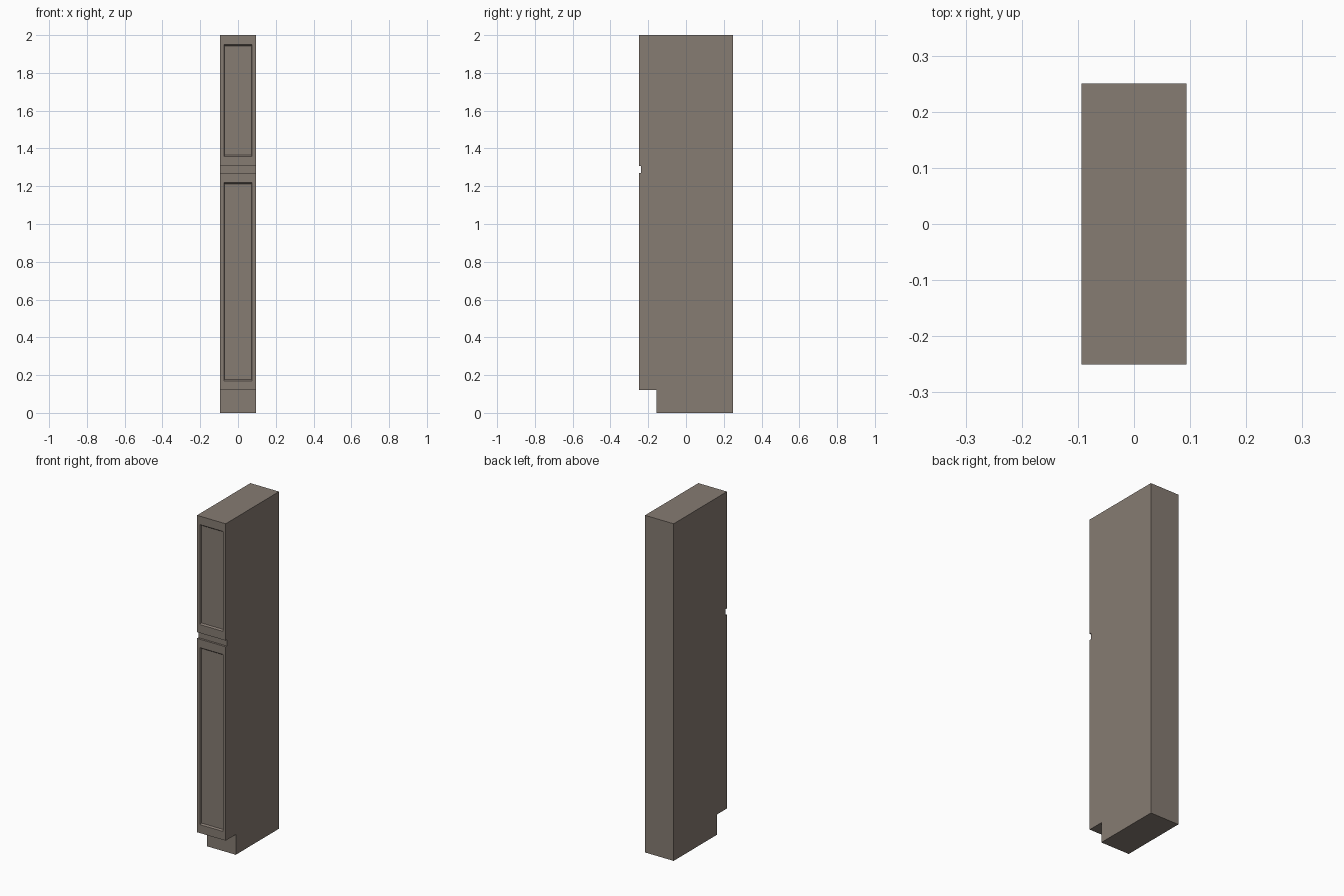
import bpy, bmesh

if "Cube" in bpy.data.objects:
    bpy.data.objects.remove(bpy.data.objects["Cube"])

W = 0.094               # half width
FRONT, BACK = -0.25, 0.25
DOOR_BACK = -0.238      # carcass front, behind the doors
KICK_Y, KICK_Z = -0.155, 0.12
STILE, RAIL = 0.019, 0.05


def make_object(name, bm):
    bmesh.ops.recalc_face_normals(bm, faces=bm.faces[:])
    mesh = bpy.data.meshes.new(name)
    bm.to_mesh(mesh)
    bm.free()
    obj = bpy.data.objects.new(name, mesh)
    bpy.context.collection.objects.link(obj)
    mat = bpy.data.materials.get("taupe") or bpy.data.materials.new("taupe")
    mat.diffuse_color = (0.24, 0.20, 0.17, 1)
    mat.use_nodes = True
    mat.node_tree.nodes["Principled BSDF"].inputs["Base Color"].default_value = mat.diffuse_color
    mesh.materials.append(mat)
    return obj


def carcass():
    # Side profile with toe kick, extruded across the width
    profile = [(KICK_Y, 0), (BACK, 0), (BACK, 2), (DOOR_BACK, 2),
               (DOOR_BACK, KICK_Z), (KICK_Y, KICK_Z)]
    bm = bmesh.new()
    face = bm.faces.new([bm.verts.new((-W, y, z)) for y, z in profile])
    ext = bmesh.ops.extrude_face_region(bm, geom=[face])
    verts = [g for g in ext["geom"] if isinstance(g, bmesh.types.BMVert)]
    bmesh.ops.translate(bm, vec=(2 * W, 0, 0), verts=verts)
    return make_object("carcass", bm)


def door(name, z0, z1):
    # Nested rectangles: back, front rim, recess lip, recessed panel
    loops = [(0, 0, DOOR_BACK), (0, 0, FRONT),
             (STILE, RAIL, FRONT), (STILE + 0.004, RAIL + 0.007, FRONT + 0.009)]
    bm = bmesh.new()
    rings = []
    for ix, iz, y in loops:
        x, a, b = W - ix, z0 + iz, z1 - iz
        rings.append([bm.verts.new((px, y, pz)) for px, pz in
                      ((-x, a), (x, a), (x, b), (-x, b))])
    for r, s in zip(rings, rings[1:]):
        for i in range(4):
            j = (i + 1) % 4
            bm.faces.new((r[i], r[j], s[j], s[i]))
    bm.faces.new(rings[-1])
    bm.faces.new(rings[0][::-1])
    return make_object(name, bm)


carcass()
# Doors, separated by the finger groove
door("lower_door", KICK_Z, 1.27)
door("upper_door", 1.307, 2.0)
